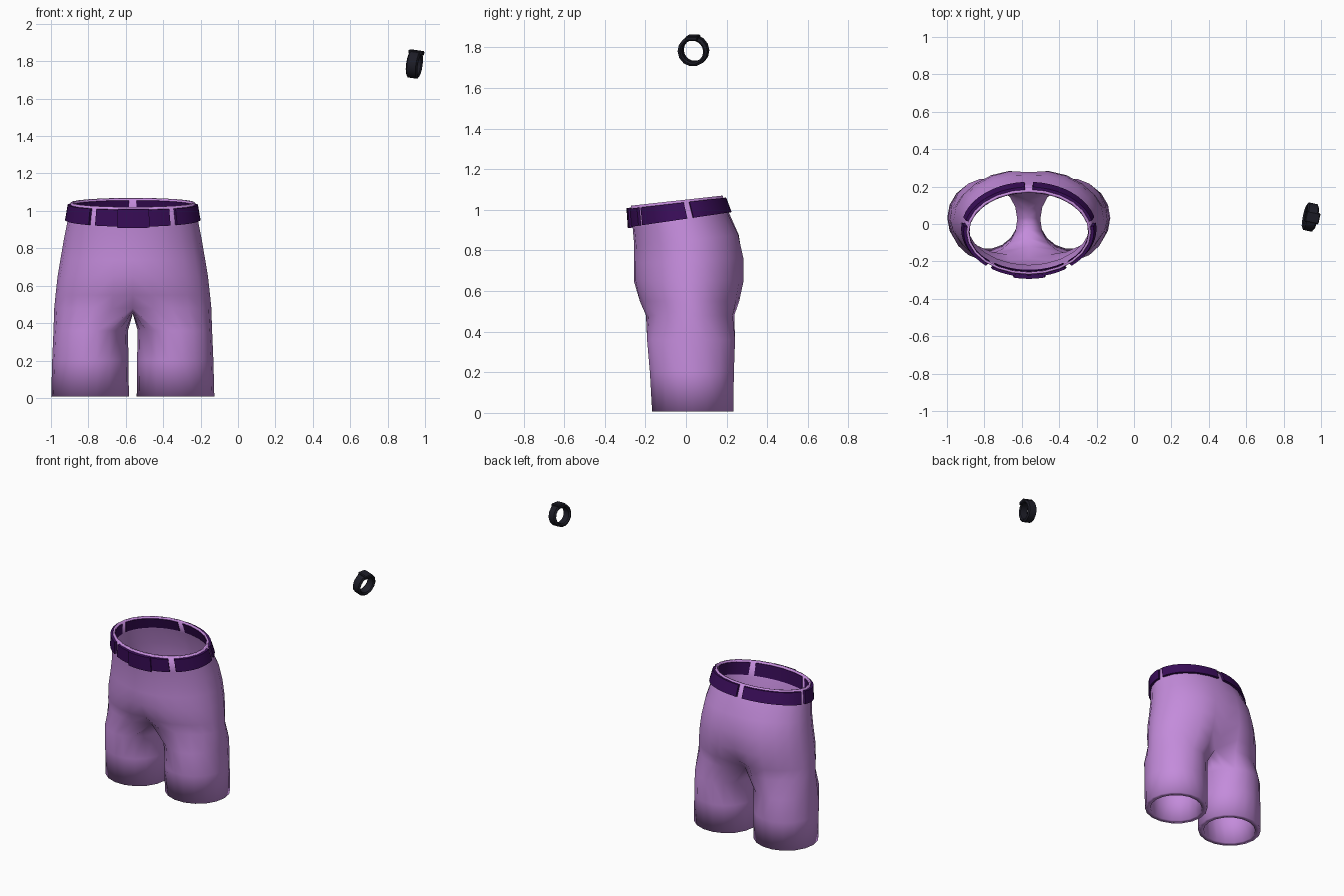
import bpy, bmesh
from math import sin, cos, pi, radians, exp
from mathutils import Matrix

cube = bpy.data.objects.get("Cube")
if cube:
    bpy.data.objects.remove(cube, do_unlink=True)


def material(name, rgb):
    m = bpy.data.materials.new(name)
    m.use_nodes = True
    m.diffuse_color = (*rgb, 1)
    m.node_tree.nodes["Principled BSDF"].inputs["Base Color"].default_value = (*rgb, 1)
    return m


lilac = material("lilac cloth", (0.55, 0.26, 0.71))
violet = material("dark violet belt", (0.042, 0.004, 0.10))
charcoal = material("charcoal band", (0.012, 0.012, 0.02))


def finish(bm, name, mat, location=(0, 0, 0), smooth=35):
    mesh = bpy.data.meshes.new(name)
    bm.to_mesh(mesh)
    bm.free()
    mesh.materials.append(mat)
    ob = bpy.data.objects.new(name, mesh)
    bpy.context.collection.objects.link(ob)
    ob.location = location
    bpy.ops.object.select_all(action='DESELECT')
    ob.select_set(True)
    bpy.context.view_layer.objects.active = ob
    bpy.ops.object.shade_smooth_by_angle(angle=radians(smooth))
    return ob


SHORTS_X = -0.5625

# Torso sections: height, half width, front y, back y, tilt, front and back crease
TORSO = [
    (1.05, 0.332, -0.27, 0.18, 0.11, 0, 0),
    (0.945, 0.35, -0.262, 0.215, 0.15, 0, 0),
    (0.85, 0.368, -0.255, 0.268, 0.10, 0, 0.03),
    (0.75, 0.385, -0.257, 0.295, 0.05, 0, 0.06),
    (0.65, 0.402, -0.257, 0.298, 0, 0, 0.09),
    (0.55, 0.413, -0.24, 0.28, 0, 0.1, 0.2),
    (0.48, 0.42, -0.215, 0.262, 0, 0.3, 0.4),
]
# Leg sections: height, centre x, x radius, centre y, y radius
LEG = [
    (0.36, 0.225, 0.199, 0.025, 0.22),
    (0.2, 0.227, 0.204, 0.029, 0.21),
    (0.008, 0.2285, 0.2075, 0.033, 0.203),
]


def torso_point(row, a, off=0):
    z, w, front, back, tilt, crease_f, crease_b = row
    cy, ry = (front + back) / 2, (back - front) / 2 + off
    x, y = (w + off) * cos(a), cy + ry * sin(a)
    y *= 1 - (crease_f if y < 0 else crease_b) * exp(-(x / 0.08) ** 2)
    return x, y, z + tilt * y


# Shorts: one half, with the torso ring running into a closed leg ring
bm = bmesh.new()
HALF, RING = 13, 18
rows = []
for row in TORSO:
    ring = []
    for i in range(HALF):
        x, y, z = torso_point(row, radians(15 * i - 90))
        ring.append(bm.verts.new((0 if i in (0, HALF - 1) else x, y, z)))
    rows.append(ring)
back, front = rows[-1][-1].co, rows[-1][0].co
for i in range(1, RING - HALF + 1):
    t = i / (RING - HALF + 1)
    p = back.lerp(front, t)
    p.z -= 0.03 * sin(pi * t)
    rows[-1].append(bm.verts.new(p))
for z, cx, rx, cy, ry in LEG:
    rows.append([bm.verts.new((cx + rx * cos(a), cy + ry * sin(a), z))
                 for a in (radians(20 * i - 120) for i in range(RING))])
for upper, lower in zip(rows, rows[1:]):
    n = len(upper)
    for i in range(n if n == RING else n - 1):
        j = (i + 1) % n
        bm.faces.new((upper[i], lower[i], lower[j], upper[j]))
band_count = 2 * HALF
total = len(bm.verts)
shorts = finish(bm, "shorts", lilac, (SHORTS_X, 0, 0), 50)

# Cloth is thin at the waist and thick at the hems
thick = shorts.vertex_groups.new(name="thickness")
thick.add(list(range(band_count)), 0.35, 'REPLACE')
thick.add(list(range(band_count, total)), 1.0, 'REPLACE')
mirror = shorts.modifiers.new("mirror", 'MIRROR')
mirror.merge_threshold = 0.002
solid = shorts.modifiers.new("cloth", 'SOLIDIFY')
solid.thickness = 0.036
solid.offset = -1
solid.vertex_group = "thickness"


# Belt pieces follow the waist between the loops
def wrap(bm, start, end, low, high, inner, outer):
    steps = max(3, round((end - start) / 7.5))
    sections = []
    for k in range(steps + 1):
        a = radians(start + (end - start) * k / steps)
        section = []
        for t, off in ((low, outer), (high, outer), (high, inner), (low, inner)):
            row = [b + (c - b) * t for b, c in zip(TORSO[1], TORSO[0])]
            section.append(bm.verts.new(torso_point(row, a, off)))
        sections.append(section)
    for s, e in zip(sections, sections[1:]):
        for i in range(4):
            j = (i + 1) % 4
            bm.faces.new((s[i], e[i], e[j], s[j]))
    bm.faces.new(sections[0])
    bm.faces.new(sections[-1])
    bmesh.ops.recalc_face_normals(bm, faces=bm.faces)


loops = [-127.5, -52.5, 11, 90, 169, 232.5]
bm = bmesh.new()
for a, b in zip(loops, loops[1:]):
    wrap(bm, a + 3.5, b - 3.5, 0.1, 0.88, -0.018, 0.014)
finish(bm, "belt", violet, (SHORTS_X, 0, 0))

# Buckle
bm = bmesh.new()
wrap(bm, -103, -76, 0.06, 0.92, 0.005, 0.024)
finish(bm, "belt_buckle", violet, (SHORTS_X, 0, 0))

# Wristband: a bevelled ring whose axis runs along x, with a clasp on top
PROFILE = [(-0.024, 0.054), (0.024, 0.054), (0.032, 0.062),
           (0.024, 0.075), (-0.024, 0.075), (-0.032, 0.062)]
bm = bmesh.new()
SIDES = 14
rings = [[bm.verts.new((x, r * cos(a), r * sin(a))) for x, r in PROFILE]
         for a in (2 * pi * k / SIDES for k in range(SIDES))]
for k, ring in enumerate(rings):
    after = rings[(k + 1) % SIDES]
    for i in range(len(PROFILE)):
        j = (i + 1) % len(PROFILE)
        bm.faces.new((ring[i], after[i], after[j], ring[j]))
bmesh.ops.recalc_face_normals(bm, faces=bm.faces)
tilt = Matrix.Rotation(radians(-12), 4, 'Z') @ Matrix.Rotation(radians(8), 4, 'Y')
bm.transform(tilt)
finish(bm, "wristband", charcoal, (0.943, 0.037, 1.783))

bm = bmesh.new()
bmesh.ops.create_cube(bm, size=1, matrix=tilt @ Matrix.Translation((0.002, 0, 0.065))
                      @ Matrix.Diagonal((0.076, 0.06, 0.024, 1)))
bmesh.ops.bevel(bm, geom=bm.edges[:], offset=0.005, segments=1, affect='EDGES')
finish(bm, "wristband_clasp", charcoal, (0.943, 0.037, 1.783))
